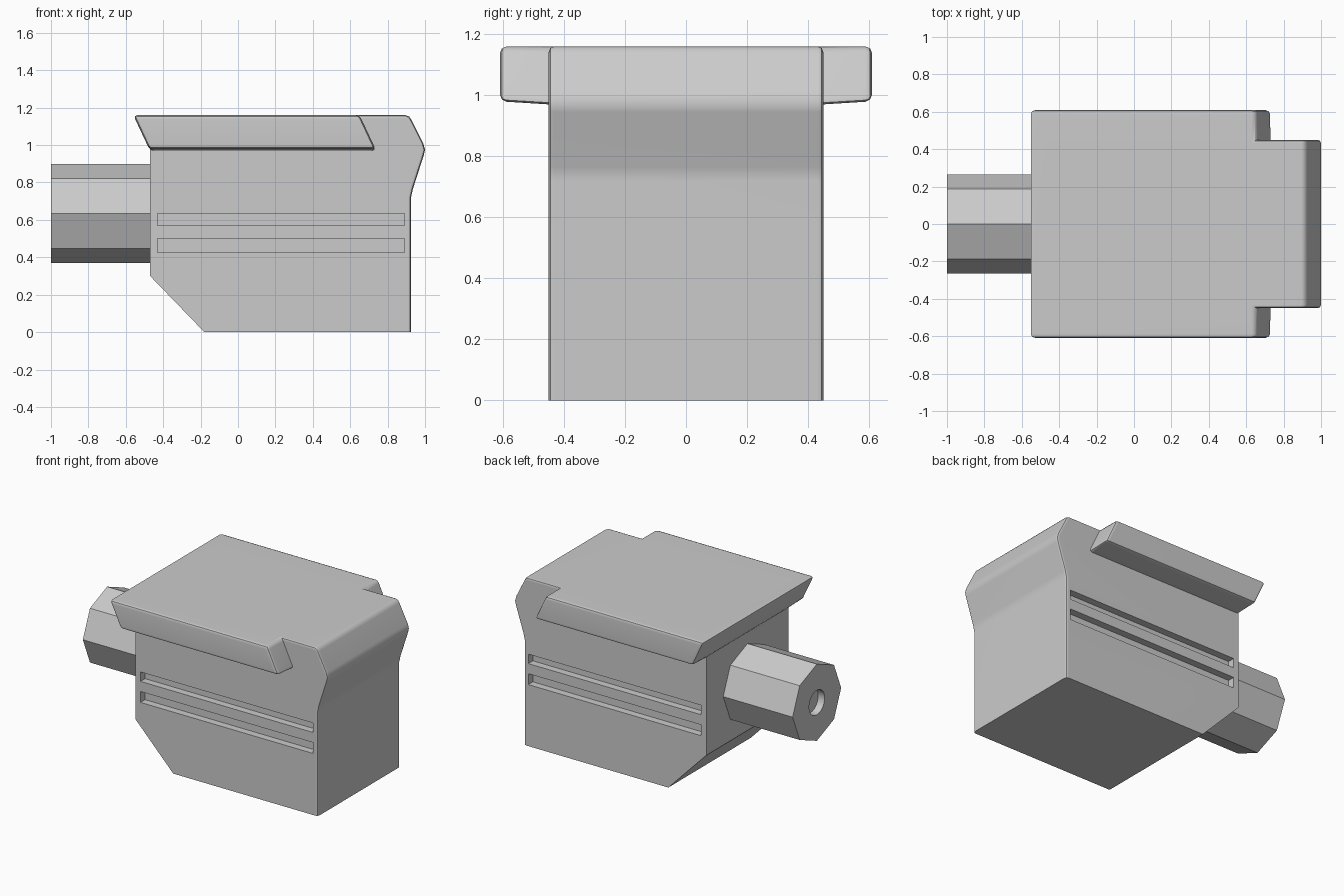
import bpy, bmesh, math
from mathutils import Matrix

if "Cube" in bpy.data.objects:
    bpy.data.objects.remove(bpy.data.objects["Cube"])


def make_object(name, bm):
    bmesh.ops.recalc_face_normals(bm, faces=bm.faces)
    mesh = bpy.data.meshes.new(name)
    bm.to_mesh(mesh)
    bm.free()
    obj = bpy.data.objects.new(name, mesh)
    bpy.context.collection.objects.link(obj)
    return obj


def loft(ring_a, ring_b):
    """Closed prism between two matching rings of points."""
    bm = bmesh.new()
    a = [bm.verts.new(p) for p in ring_a]
    b = [bm.verts.new(p) for p in ring_b]
    n = len(a)
    bm.faces.new(a)
    bm.faces.new(b[::-1])
    for i in range(n):
        j = (i + 1) % n
        bm.faces.new((a[i], b[i], b[j], a[j]))
    bmesh.ops.recalc_face_normals(bm, faces=bm.faces)
    return bm


def cylinder_x(name, x0, x1, z, radius, sides):
    bm = bmesh.new()
    mat = Matrix.Translation(((x0 + x1) / 2, 0, z)) @ Matrix.Rotation(math.pi / 2, 4, 'Y')
    bmesh.ops.create_cone(bm, cap_ends=True, segments=sides, radius1=radius,
                          radius2=radius, depth=x1 - x0, matrix=mat)
    return make_object(name, bm)


def box(name, x0, x1, y0, y1, z0, z1):
    ring = [(x0, z0), (x1, z0), (x1, z1), (x0, z1)]
    return make_object(name, loft([(x, y0, z) for x, z in ring],
                                  [(x, y1, z) for x, z in ring]))


def combine(obj, other, operation):
    mod = obj.modifiers.new(operation, 'BOOLEAN')
    mod.operation = operation
    mod.solver = 'EXACT'
    mod.object = other
    bpy.context.view_layer.objects.active = obj
    bpy.ops.object.modifier_apply(modifier=mod.name)
    bpy.data.objects.remove(other)


def smooth(obj, angle):
    bpy.ops.object.select_all(action='DESELECT')
    obj.select_set(True)
    bpy.context.view_layer.objects.active = obj
    bpy.ops.object.shade_smooth_by_angle(angle=math.radians(angle))


# Main housing: side profile extruded across the width
profile = [(-0.18, 0), (0.925, 0), (0.925, 0.72), (0.935, 0.765), (0.993, 0.945),
           (1.0, 0.975), (0.99, 1.01), (0.927, 1.135), (0.915, 1.153), (0.895, 1.16),
           (-0.47, 1.16), (-0.47, 0.3)]
bm = loft([(x, -0.45, z) for x, z in profile], [(x, 0.45, z) for x, z in profile])
rim = [e for e in bm.edges
       if abs(e.verts[0].co.y - e.verts[1].co.y) < 1e-4
       and (all(v.co.x > 0.88 for v in e.verts) or all(v.co.z > 1.15 for v in e.verts))]
bmesh.ops.bevel(bm, geom=rim, offset=0.018, offset_type='OFFSET', segments=2,
                profile=0.5, affect='EDGES', clamp_overlap=False)
housing = make_object("housing", bm)

# Overhanging top flange: cross-section swept along x with slanted ends
section = [(-0.61, 1.16), (-0.61, 0.98), (-0.45, 0.97),
           (0.45, 0.97), (0.61, 0.98), (0.61, 1.16)]
lean = 0.47
bm = loft([(-0.56 + (1.16 - z) * lean, y, z) for y, z in section],
          [(0.65 + (1.16 - z) * lean, y, z) for y, z in section])
edges = [e for e in bm.edges if e.calc_face_angle() > 0.5]
bmesh.ops.bevel(bm, geom=edges, offset=0.022, offset_type='OFFSET', segments=2,
                profile=0.5, affect='EDGES', clamp_overlap=True)
flange = make_object("top_flange", bm)
combine(housing, flange, 'UNION')

# Two long grooves on each side
for side in (-1, 1):
    y0, y1 = sorted((side * 0.4, side * 0.5))
    for z0, z1 in ((0.57, 0.635), (0.425, 0.5)):
        combine(housing, box("groove_cutter", -0.43, 0.89, y0, y1, z0, z1), 'DIFFERENCE')
smooth(housing, 35)
weighted = housing.modifiers.new("even_shading", 'WEIGHTED_NORMAL')
weighted.keep_sharp = True

# Octagonal connector with a shallow round socket
connector = cylinder_x("connector", -1.0, -0.46, 0.635, 0.265, 8)
combine(connector, cylinder_x("socket_cutter", -1.1, -0.95, 0.635, 0.085, 24), 'DIFFERENCE')
smooth(connector, 30)
